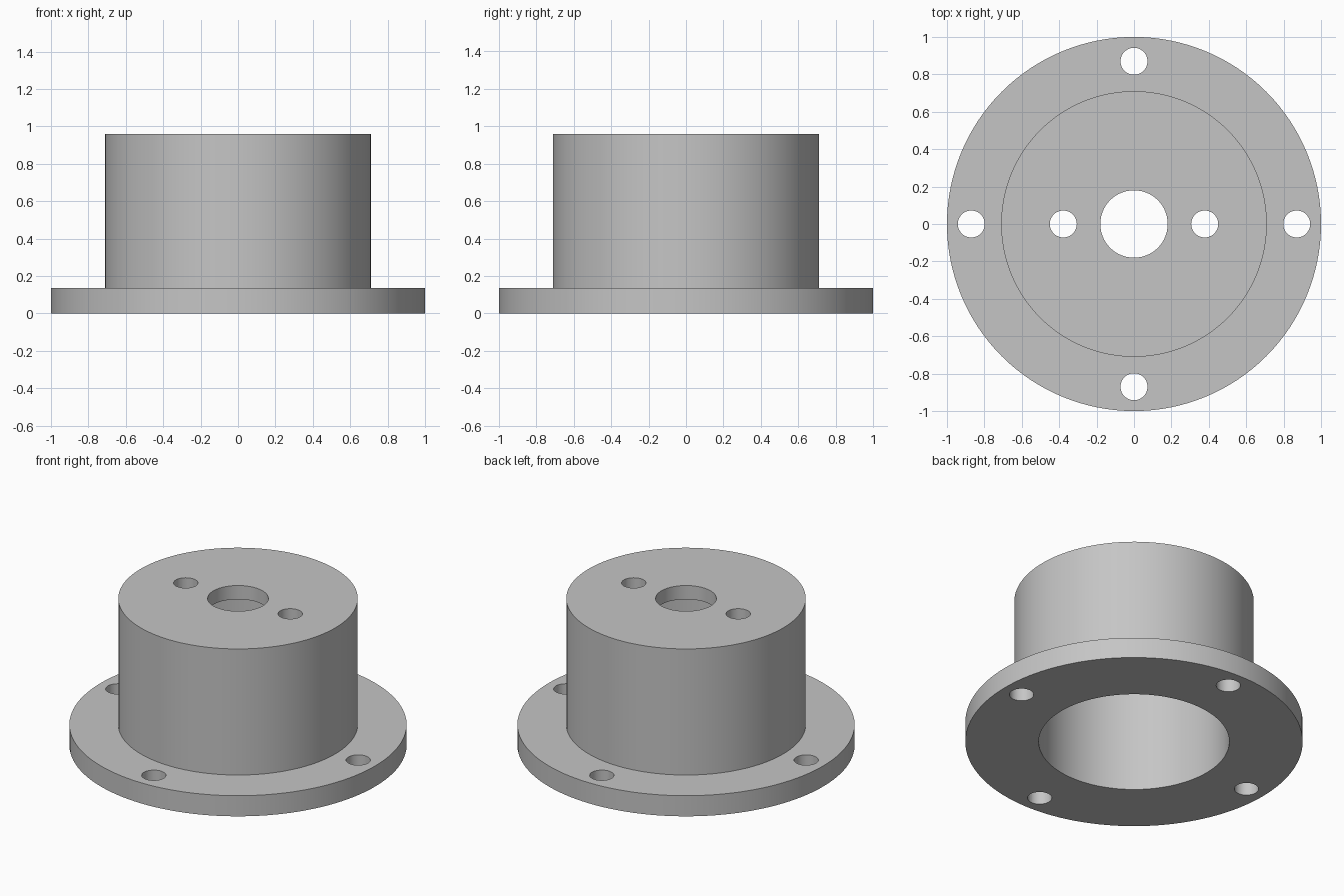
import bpy, bmesh, math
from mathutils import Matrix, Vector

SEGMENTS = 128
FLANGE_R, FLANGE_H = 1.0, 0.135
BODY_R, BODY_H = 0.71, 0.96
BORE_R, ROOF = 0.565, 0.09
SHAFT_R = 0.18

cube = bpy.data.objects.get("Cube")
if cube:
    bpy.data.objects.remove(cube, do_unlink=True)

grey = bpy.data.materials.new("plain grey")
grey.use_nodes = True
colour = (0.56, 0.56, 0.56, 1)
grey.diffuse_color = colour
grey.node_tree.nodes["Principled BSDF"].inputs["Base Color"].default_value = colour


def make_object(name, bm):
    bmesh.ops.recalc_face_normals(bm, faces=bm.faces)
    mesh = bpy.data.meshes.new(name)
    bm.to_mesh(mesh)
    bm.free()
    mesh.materials.append(grey)
    obj = bpy.data.objects.new(name, mesh)
    bpy.context.collection.objects.link(obj)
    return obj


# Hollow housing with flange, turned from one closed section
section = [(SHAFT_R, BODY_H), (BODY_R, BODY_H), (BODY_R, FLANGE_H),
           (FLANGE_R, FLANGE_H), (FLANGE_R, 0), (BORE_R, 0),
           (BORE_R, BODY_H - ROOF), (SHAFT_R, BODY_H - ROOF)]
bm = bmesh.new()
verts = [bm.verts.new((r, 0, z)) for r, z in section]
edges = [bm.edges.new((v, verts[(i + 1) % len(verts)])) for i, v in enumerate(verts)]
bmesh.ops.spin(bm, geom=verts + edges, cent=(0, 0, 0), axis=(0, 0, 1),
               angle=math.tau, steps=SEGMENTS)
bmesh.ops.remove_doubles(bm, verts=bm.verts, dist=0.0001)
housing = make_object("flanged_housing", bm)

# Drills: four through the flange, two through the roof
bm = bmesh.new()


def drill(x, y, z, radius):
    bmesh.ops.create_cone(bm, cap_ends=True, segments=48, radius1=radius,
                          radius2=radius, depth=0.4,
                          matrix=Matrix.Translation(Vector((x, y, z))))


for i in range(4):
    a = i * math.pi / 2
    drill(0.87 * math.cos(a), 0.87 * math.sin(a), FLANGE_H / 2, 0.072)
for side in (-1, 1):
    drill(0.378 * side, 0, BODY_H - ROOF / 2, 0.072)
cutter = make_object("hole_cutter", bm)
cutter.hide_render = True

# Cut the holes, then shade
cut = housing.modifiers.new("holes", 'BOOLEAN')
cut.operation = 'DIFFERENCE'
cut.solver = 'EXACT'
cut.object = cutter
bpy.ops.object.select_all(action='DESELECT')
housing.select_set(True)
bpy.context.view_layer.objects.active = housing
bpy.ops.object.modifier_apply(modifier=cut.name)
bpy.data.objects.remove(cutter, do_unlink=True)
bpy.ops.object.shade_smooth_by_angle(angle=math.radians(30))
